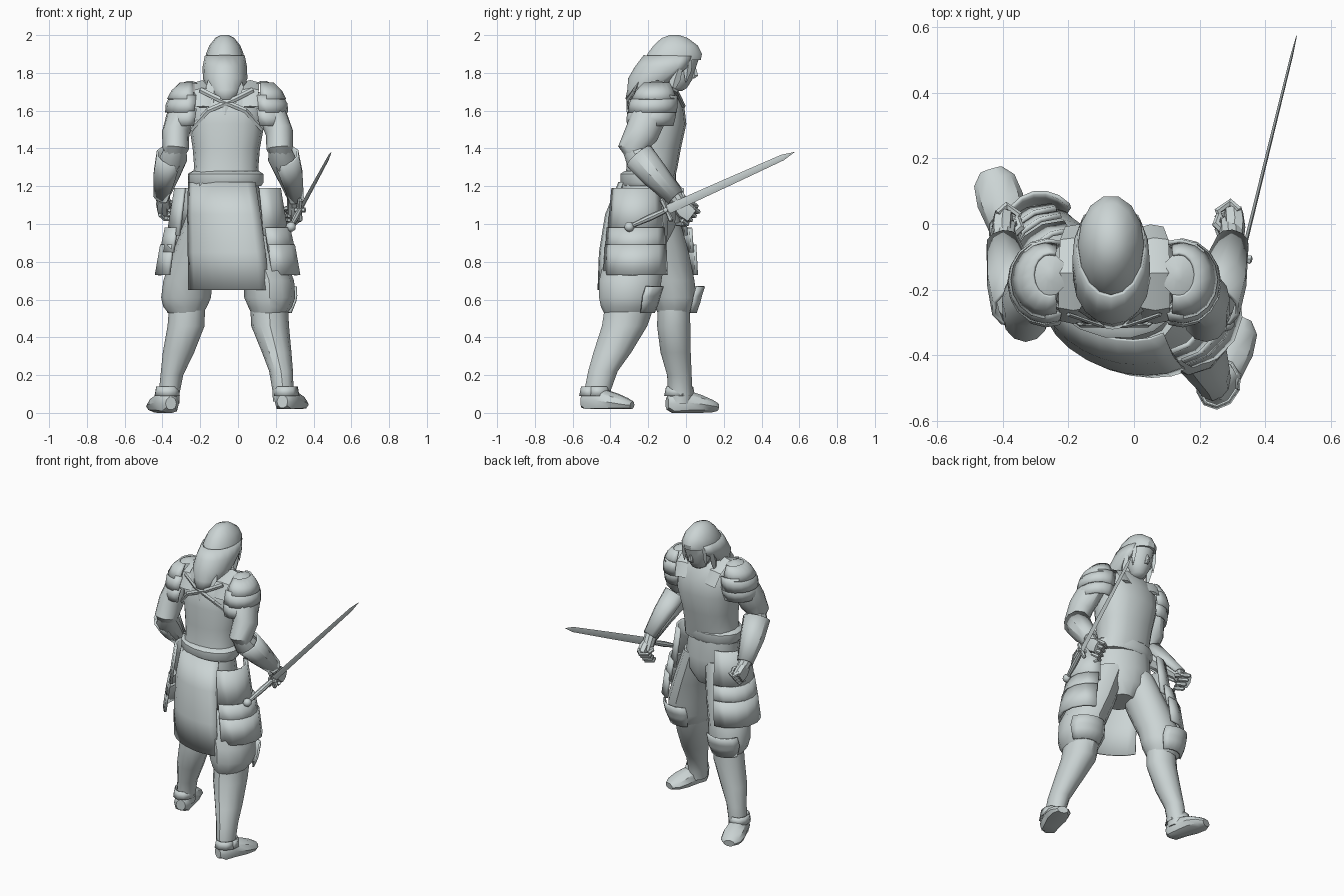
import bpy, bmesh, math
from mathutils import Vector as V

mat = bpy.data.materials.new("pale grey green")
mat.diffuse_color = (0.60, 0.66, 0.66, 1)
TURN = (0.945, -0.33, 0)   # sideways axis of the turned hips


def finish(name, bm, angle=35):
    bmesh.ops.recalc_face_normals(bm, faces=bm.faces)
    me = bpy.data.meshes.new(name)
    bm.to_mesh(me)
    bm.free()
    me.materials.append(mat)
    ob = bpy.data.objects.new(name, me)
    bpy.context.collection.objects.link(ob)
    bpy.ops.object.select_all(action='DESELECT')
    ob.select_set(True)
    bpy.context.view_layer.objects.active = ob
    bpy.ops.object.shade_smooth_by_angle(angle=math.radians(angle))
    return ob


def loft(name, pts, n=12, side=(1, 0, 0), flat=False, arc=None, p=1.0, floor=None, thick=0.012):
    """Rings (x, y, z, rx, ry) joined in order; arc gives an open shell, flat keeps rings level."""
    bm, rings = bmesh.new(), []
    c = [V(q[:3]) for q in pts]
    for i, q in enumerate(pts):
        t = V((0, 0, 1)) if flat else (c[min(i + 1, len(c) - 1)] - c[max(i - 1, 0)]).normalized()
        u = V(side)
        u = (u - t * u.dot(t)).normalized()
        v = t.cross(u)
        ring = []
        for k in range(n + 1 if arc else n):
            a = math.radians(arc[0] + (arc[1] - arc[0]) * k / n) if arc else 2 * math.pi * k / n
            cs, sn = math.cos(a), math.sin(a)
            co = c[i] + u * q[3] * math.copysign(abs(cs) ** p, cs) + v * q[4] * math.copysign(abs(sn) ** p, sn)
            if floor is not None:
                co.z = max(co.z, floor)
            ring.append(bm.verts.new(co))
        rings.append(ring)
    for a, b in zip(rings, rings[1:]):
        for k in range(n):
            j = k + 1 if arc else (k + 1) % n
            bm.faces.new((a[k], a[j], b[j], b[k]))
    if not arc:
        bm.faces.new(rings[0])
        bm.faces.new(rings[-1])
    ob = finish(name, bm)
    if arc:
        m = ob.modifiers.new("thickness", 'SOLIDIFY')
        m.thickness, m.offset = thick, 0
    return ob


# Torso, belt, hips
loft("breastplate", [(-.065, -.2, 1.2, .185, .13), (-.062, -.18, 1.3, .17, .135), (-.062, -.17, 1.4, .178, .143),
                     (-.06, -.155, 1.53, .2, .157), (-.06, -.155, 1.63, .2, .145), (-.06, -.15, 1.7, .17, .11),
                     (-.06, -.14, 1.745, .1, .075)], 16, flat=True, p=.85)
loft("belt", [(-.065, -.2, 1.2, .19, .135), (-.065, -.2, 1.22, .203, .147), (-.065, -.2, 1.265, .203, .147),
              (-.065, -.195, 1.28, .18, .13)], 16, flat=True, side=(.985, -.17, 0))
loft("hips", [(-.065, -.2, 1.22, .18, .13), (-.06, -.205, 1.08, .195, .15), (-.06, -.21, .98, .17, .15),
              (-.06, -.2, .9, .08, .1)], 14, flat=True, side=TURN)
loft("neck", [(-.065, -.13, 1.7, .07, .07), (-.068, -.06, 1.8, .058, .06)], 10, flat=True)

# Back skirt cloth
loft("back_skirt", [(-.06, -.2, 1.22, .22, .145), (-.045, -.25, 1.05, .24, .165), (-.03, -.28, .85, .255, .165),
                    (-.02, -.29, .65, .265, .16)], 8, side=TURN, flat=True, arc=(212, 328), thick=.008)

# Crossed straps and shoulder straps
for s in (-1, 1):
    loft("back_strap", [(-.06 + s * .14, -.275, 1.71, .014, .006), (-.06 + s * .04, -.31, 1.66, .014, .006),
                        (-.06 - s * .1, -.31, 1.6, .014, .006), (-.06 - s * .19, -.24, 1.5, .014, .006)],
         4, side=(0, 0, 1))
    loft("shoulder_strap", [(-.06 + s * .125, -.295, 1.62, .04, .01), (-.06 + s * .125, -.255, 1.71, .045, .012),
                            (-.06 + s * .125, -.15, 1.75, .045, .012), (-.06 + s * .12, -.05, 1.7, .045, .012),
                            (-.06 + s * .11, -.01, 1.62, .04, .01)], 4, p=.5)

# Head and face
loft("head", [(-.068, -.05, 1.705, .02, .03), (-.068, -.045, 1.72, .045, .05), (-.068, -.035, 1.765, .068, .068),
              (-.068, -.03, 1.82, .08, .08), (-.068, -.03, 1.88, .085, .1), (-.068, -.05, 1.95, .06, .08)],
     12, flat=True)
loft("nose", [(-.068, .045, 1.83, .006, .008), (-.068, .045, 1.785, .014, .022), (-.068, .035, 1.77, .012, .01)],
     6, flat=True)
# Hair: cap, open curtain, loose locks
loft("hair_cap", [(-.07, -.06, 2.0, .02, .025), (-.07, -.06, 1.985, .05, .07), (-.07, -.055, 1.945, .082, .12),
                  (-.07, -.06, 1.9, .1, .148), (-.07, -.07, 1.868, .103, .152)], 14, flat=True)
loft("hair_curtain", [(-.07, -.07, 1.89, .1, .15), (-.07, -.1, 1.83, .112, .165), (-.068, -.16, 1.77, .112, .14),
                      (-.065, -.22, 1.71, .08, .085), (-.065, -.27, 1.66, .05, .045)], 12, flat=True, arc=(140, 400))
for x, y, z, dx, dy, dz, w in ((-.165, -.03, 1.85, 0, -.05, -.17, .03), (.025, -.03, 1.85, 0, -.05, -.17, .03),
                               (-.165, -.11, 1.83, -.005, -.09, -.15, .045), (.03, -.11, 1.83, .005, -.09, -.15, .045),
                               (-.12, -.23, 1.8, -.01, -.06, -.16, .045), (-.02, -.23, 1.8, .01, -.06, -.16, .045),
                               (-.07, -.25, 1.8, 0, -.06, -.22, .05), (-.145, .02, 1.88, -.005, -.02, -.13, .022),
                               (.005, .02, 1.88, .005, -.02, -.13, .022)):
    loft("hair_lock", [(x, y, z, w * .6, .01), (x + dx * .5, y + dy * .6, z + dz * .5, w, .014),
                       (x + dx, y + dy, z + dz, .003, .003)], 4, side=(1, .01, 0) if y < -.2 else (0, 1, 0))

# Arms, shoulder plates, gauntlets, fists
ARMS = (("left", -1, -.06 - .215, (-.33, -.285, 1.4), (-.37, -.165, 1.26), (-.4, -.055, 1.15), (-.39, -.01, 1.09)),
        ("right", 1, -.06 + .215, (.22, -.285, 1.4), (.265, -.165, 1.26), (.3, -.055, 1.14), (.295, 0, 1.06)))
for nm, s, sx, elbow, fore, wrist, hand in ARMS:
    ex, ey, ez = elbow
    loft(nm + "_upper_arm", [(sx - s * .01, -.165, 1.7, .045, .06), (sx + s * .02, -.185, 1.6, .075, .095),
                             (ex, -.235, 1.48, .073, .09), (ex, ey, 1.4, .07, .075), (ex + s * .01, ey + .03, 1.35, .05, .05)], 12)
    loft(nm + "_forearm", [(ex - s * .01, ey - .02, ez + .03, .045, .045), (ex + s * .01, ey + .03, ez - .05, .073, .072),
                           (*fore, .064, .062), (*wrist, .04, .04), (*hand, .035, .035)], 10)
    loft(nm + "_gauntlet_cuff", [(ex + s * .02, ey + .035, ez - .04, .08, .078), (fore[0] + s * .005, fore[1], fore[2], .07, .068),
                                 (*wrist, .045, .045)], 8, arc=(-160, 120) if s > 0 else (60, 340))
    mid = 0 if s > 0 else 180
    for z0, z1, r0, r1, d in ((1.745, 1.66, .05, .1, 0), (1.68, 1.59, .097, .11, -.008), (1.61, 1.52, .104, .104, -.02)):
        loft(nm + "_shoulder_plate", [(sx - s * .02, -.155 + d, z0, r0, r0 + .015),
                                      (sx - s * .01, -.165 + d, (z0 + z1) / 2, (r0 + r1) / 2 + .008, (r0 + r1) / 2 + .02),
                                      (sx - s * .005, -.17 + d, z1, r1, r1 + .013)], 10, flat=True, arc=(mid - 110, mid + 110))
    loft(nm + "_shoulder_top", [(sx - s * .02, -.155, 1.757, .015, .02), (sx - s * .02, -.155, 1.742, .05, .065)], 10, flat=True)
    hx, hy, hz = hand
    loft(nm + "_palm", [(hx + s * .01, hy - .045, hz + .045, .03, .035), (hx + s * .012, hy - .01, hz + .015, .032, .05),
                        (hx + s * .008, hy + .03, hz - .015, .03, .045)], 8, p=.7)
    for k in range(4):   # curled fingers
        o = V((0, .02 - k * .02, .025 - k * .022))
        a, b, e = V((hx + s * .025, hy + .02, hz)) + o, V((hx, hy + .045, hz - .02)) + o, V((hx - s * .04, hy + .02, hz - .02)) + o
        loft(nm + "_finger", [(*a, .011, .012), (*b, .013, .013), (*e, .012, .012), (*(e + V((s * .015, -.035, 0))), .009, .009)],
             6, side=(0, .3, 1))
    loft(nm + "_thumb", [(hx - s * .01, hy - .03, hz + .03, .014, .014), (hx - s * .045, hy, hz + .02, .014, .014),
                         (hx - s * .035, hy + .035, hz + .005, .008, .008)], 6, side=(0, 0, 1))

# Legs: breeches, boots, feet, knee plates
loft("left_breeches", [(-.15, -.18, 1.08, .11, .13), (-.22, -.12, .85, .125, .135), (-.265, -.08, .7, .13, .125),
                       (-.275, -.065, .61, .132, .12), (-.28, -.06, .56, .115, .105), (-.275, -.065, .52, .085, .08)], 12, flat=True)
loft("right_breeches", [(.03, -.23, 1.08, .11, .14), (.11, -.265, .85, .125, .16), (.165, -.295, .7, .132, .165),
                        (.168, -.3, .61, .135, .16), (.17, -.305, .56, .115, .145), (.165, -.31, .52, .09, .12)], 12, flat=True)
loft("left_boot", [(-.27, -.065, .56, .095, .085), (-.275, -.065, .46, .098, .088), (-.315, -.055, .32, .083, .08),
                   (-.35, -.035, .2, .06, .065), (-.365, -.03, .1, .055, .065), (-.365, -.03, .05, .055, .06)], 12, flat=True)
loft("right_boot", [(.165, -.3, .56, .1, .13), (.17, -.325, .46, .1, .12), (.205, -.39, .32, .078, .1),
                    (.228, -.44, .22, .063, .078), (.238, -.468, .12, .056, .07), (.24, -.47, .06, .055, .07)], 12, flat=True)
for nm, h, d, fl in (("left", (-.355, -.1, .05), V((-.08, .265, 0)), 0), ("right", (.235, -.55, .06), V((.09, .265, 0)), .02)):
    w = (d.y, -d.x, 0)
    f = [(*(V(h) + d * t + V((0, 0, z))), rx, ry) for t, z, rx, ry in
         ((0, 0, .03, .035), (.1, 0, .052, .07), (.35, .005, .06, .07), (.65, -.005, .072, .052), (.88, -.015, .064, .035), (1, -.02, .035, .022))]
    loft(nm + "_foot", f, 10, side=w, floor=fl)
    a = V(h) + d * .25
    loft(nm + "_ankle_flap", [(a.x, a.y, .14, .056, .07), (a.x, a.y, .09, .065, .08)], 10, side=w, flat=True, arc=(0, 360), thick=.006)
for nm, x, y, u, r, arc in (("left", -.28, -.05, (1, .12, 0), .12, (40, 150)), ("right", .178, -.285, (.95, -.3, 0), .135, (40, 140))):
    loft(nm + "_knee_plate", [(x, y, .53, r * .8, r * .85), (x, y, .59, r, r * 1.02), (x, y, .62, r * 1.04, r * 1.08),
                              (x, y + .01, .67, r * 1.0, r * 1.14)], 6, side=u, flat=True, arc=arc)

# Layered thigh plates on the outer sides
for nm, x, y, s, arc in (("left", -.2, -.15, -1, (108, 250)), ("right", .09, -.26, 1, (-60, 85))):
    for z0, z1, r0, r1, o in ((1.19, .94, .13, .16, 0), (.98, .85, .155, .172, .025), (.89, .73, .165, .182, .04)):
        k = 0 if s > 0 else o * .8
        loft(nm + "_thigh_plate", [(x + s * o, y + k, z0, r0, r0), (x + s * (o + .012), y + k, z1, r1, r1 * .95)],
             6, side=TURN, flat=True, arc=arc, thick=.016)

# Sword: blade, grip, pommel, guard
pommel, tip = V((.28, -.3, .985)), V((.495, .573, 1.38))
at = lambda t: tuple(pommel.lerp(tip, t))
UP = (0, -.41, .91)
loft("sword_blade", [(*at(.22), .025, .006), (*at(.6), .021, .005), (*at(.93), .016, .004), (*at(1), .001, .001)], 4, side=UP)
loft("sword_grip", [(*at(0), .011, .011), (*at(.12), .018, .018), (*at(.23), .014, .014)], 8, side=UP)
g = V(at(.225))
for ax, L in ((V(UP), .065), (V((1, -.2, 0)), .03)):
    loft("sword_guard", [(*(g + ax * L * t), r, r) for t, r in ((-1.05, .006), (-.9, .014), (0, .01), (.9, .014), (1.05, .006))],
         6, side=(.2, .9, .4))
bm = bmesh.new()
bmesh.ops.create_icosphere(bm, subdivisions=2, radius=.027)
finish("sword_pommel", bm).location = pommel
